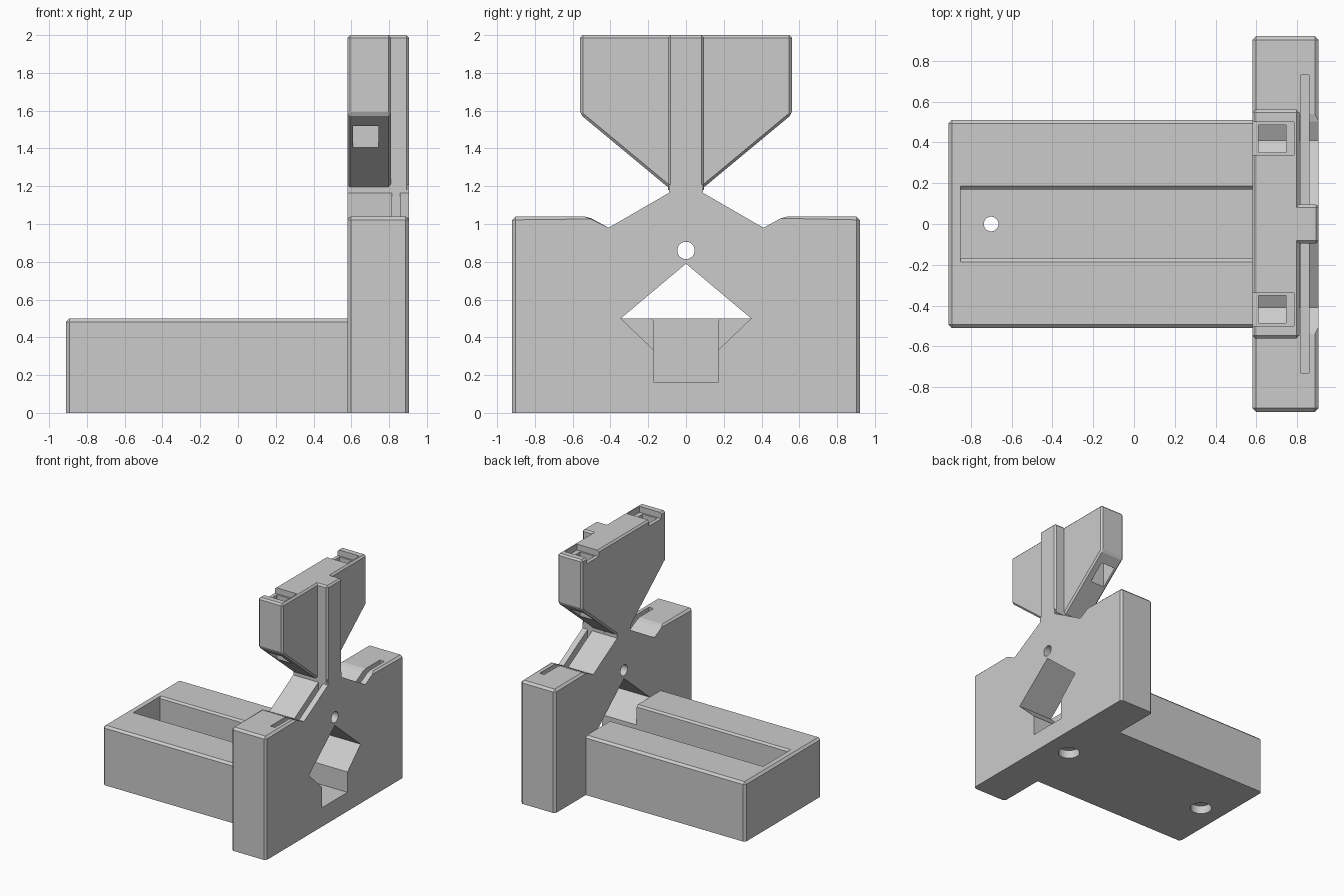
import bpy, bmesh, math
from mathutils import Vector

if "Cube" in bpy.data.objects:
    bpy.data.objects.remove(bpy.data.objects["Cube"], do_unlink=True)

GREY = (0.6, 0.6, 0.6, 1)
grey = bpy.data.materials.new("plain_grey")
grey.use_nodes = True
grey.diffuse_color = GREY
bsdf = next(n for n in grey.node_tree.nodes if n.type == 'BSDF_PRINCIPLED')
bsdf.inputs["Base Color"].default_value = GREY


def prism(name, pts, axis, a, b, bevel=0, rule=None):
    """Extrude a profile along x (points are y, z) or z (points are x, y)."""
    bm = bmesh.new()
    place = (lambda p, d: (d, p[0], p[1])) if axis == 'x' else (lambda p, d: (p[0], p[1], d))
    ends = [[bm.verts.new(place(p, d)) for p in pts] for d in (a, b)]
    for ring in ends:
        bm.faces.new(ring)
    n = len(pts)
    for i in range(n):
        j = (i + 1) % n
        bm.faces.new((ends[0][i], ends[0][j], ends[1][j], ends[1][i]))
    bmesh.ops.recalc_face_normals(bm, faces=bm.faces)
    if bevel:
        edges = [e for e in bm.edges if rule(e.verts[0].co, e.verts[1].co)]
        bmesh.ops.bevel(bm, geom=edges, offset=bevel, segments=1, affect='EDGES')
    mesh = bpy.data.meshes.new(name)
    bm.to_mesh(mesh)
    bm.free()
    mesh.materials.append(grey)
    obj = bpy.data.objects.new(name, mesh)
    bpy.context.collection.objects.link(obj)
    return obj


def rect(u0, u1, v0, v1):
    return [(u0, v0), (u1, v0), (u1, v1), (u0, v1)]


def circle(u, v, r, n=32):
    return [(u + r * math.cos(math.tau * i / n), v + r * math.sin(math.tau * i / n)) for i in range(n)]


def mirrored(pts):
    """Complete a half profile that runs from bottom to top on the +y side."""
    return pts + [(-y, z) for y, z in reversed(pts) if y > 0]


def carve(obj, cutters):
    for c in cutters:
        c.hide_render = True
        m = obj.modifiers.new("cut", 'BOOLEAN')
        m.operation, m.solver, m.object = 'DIFFERENCE', 'EXACT', c
    bpy.context.view_layer.update()
    deps = bpy.context.evaluated_depsgraph_get()
    mesh = bpy.data.meshes.new_from_object(obj.evaluated_get(deps))
    obj.modifiers.clear()
    obj.data = mesh


def near(p, q):
    return abs(p - q) < 0.001


BACK, JOIN, FRONT = -0.91, 0.58, 0.905

# Parts
base = prism("base_block", rect(-0.51, 0.51, 0, 0.5), 'x', BACK, JOIN, 0.018,
             lambda p, q: p.z + q.z > 0.1 and not (near(p.x, JOIN) and near(q.x, JOIN)))

plate_profile = mirrored([(0.92, 0), (0.92, 1.04), (0.52, 1.04), (0.41, 0.98),
                          (0.09, 1.165), (0.09, 1.21)])
plate = prism("upright_plate", plate_profile, 'x', JOIN, FRONT, 0.018,
              lambda p, q: (near(abs(p.y), 0.92) and near(p.y, q.y) and p.z + q.z > 0.1)
              or (near(p.z, 1.04) and near(q.z, 1.04)))

head_profile = mirrored([(0.09, 1.19), (0.56, 1.58), (0.56, 2)])
head = prism("head", head_profile, 'x', JOIN, 0.81, 0.014, lambda p, q: True)

rib = prism("head_rib", rect(-0.095, 0.095, 1.18, 2), 'x', 0.7, FRONT, 0.014,
            lambda p, q: p.z + q.z > 2.5 and p.x + q.x > 1.5)

# Channel and screw holes run through base and plate
channel_profile = mirrored([(0.17, 0.16), (0.17, 0.485), (0.185, 0.5), (0.185, 0.53)])
channel = prism("channel_cutter", channel_profile, 'x', -0.85, 1.1)
holes = []
for x in (-0.7, 0.68):
    holes.append(prism("screw_cutter", circle(x, 0, 0.036), 'z', -0.1, 0.3))
    holes.append(prism("counterbore_cutter", circle(x, 0, 0.085), 'z', -0.1, 0.07))

# Diamond window with chamfered rims, and peg hole
window_cutters = []


def diamond(g):
    return mirrored([(0, 0.17 - g), (0.345 + g, 0.5), (0, 0.79 + g)])


window_cutters.append(prism("window_cutter", diamond(0), 'x', 0.4, 1.1))
peg = prism("peg_hole_cutter", circle(0, 0.86, 0.046), 'x', 0.4, 1.1)

# Blade slots in the plate top, pockets through the head
slots, pockets = [], []
for s in (-1, 1):
    y0, y1 = sorted((0.09 * s, 0.73 * s))
    slots.append(prism("slot_cutter", rect(0.815, 0.857, y0, y1), 'z', 0.92, 1.3))
    y0, y1 = sorted((0.35 * s, 0.485 * s))
    pockets.append(prism("pocket_cutter", rect(0.61, 0.745, y0, y1), 'z', 1.2, 2.1))
    y0, y1 = sorted((0.337 * s, 0.5 * s))
    pockets.append(prism("pocket_lip_cutter", rect(0.5, 0.785, y0, y1), 'z', 1.95, 2.1))

carve(base, [channel] + holes[:2])
carve(plate, [channel, peg] + holes[2:] + window_cutters + slots)
carve(head, pockets)

for c in [channel, peg] + holes + window_cutters + slots + pockets:
    bpy.data.objects.remove(c, do_unlink=True)
